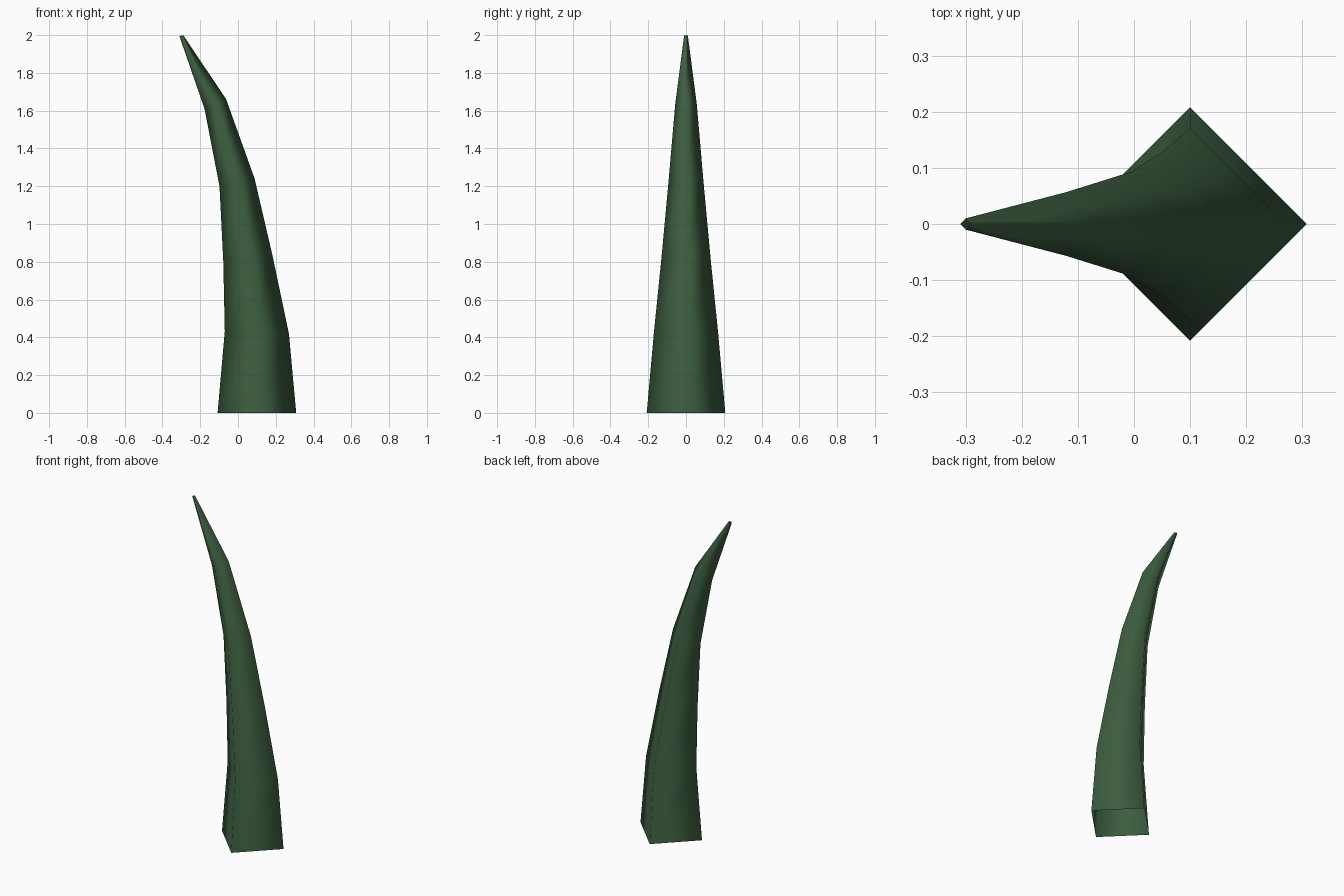
import bpy, bmesh
from math import sin, cos, pi

if "Cube" in bpy.data.objects:
    bpy.data.objects.remove(bpy.data.objects["Cube"])

# Spine stations: centre x, centre z, radius, rise of the right-hand corner (ring tilt)
STATIONS = [
    (0.10, 0.00, 0.208, 0.0),
    (0.10, 0.425, 0.170, -0.008),
    (0.052, 0.82, 0.130, 0.016),
    (-0.005, 1.22, 0.093, 0.020),
    (-0.12, 1.635, 0.057, 0.026),
    (-0.30, 1.997, 0.010, 0.003),
]
SIDES = 4

# Curved, tapering four-sided horn, open at the base
bm = bmesh.new()
rings = []
for x, z, r, tilt in STATIONS:
    angles = [2 * pi * i / SIDES for i in range(SIDES)]
    rings.append([bm.verts.new((x + r * cos(a), r * sin(a), z + tilt * cos(a)))
                  for a in angles])
for low, high in zip(rings, rings[1:]):
    for i in range(SIDES):
        j = (i + 1) % SIDES
        bm.faces.new((low[i], low[j], high[j], high[i]))
for f in bm.faces:
    f.smooth = True

mesh = bpy.data.meshes.new("horn")
bm.to_mesh(mesh)
bm.free()
horn = bpy.data.objects.new("horn", mesh)
bpy.context.collection.objects.link(horn)

# Dark green colour
green = bpy.data.materials.new("dark_green")
green.diffuse_color = (0.045, 0.11, 0.05, 1)
green.use_nodes = True
green.node_tree.nodes["Principled BSDF"].inputs["Base Color"].default_value = green.diffuse_color
mesh.materials.append(green)
